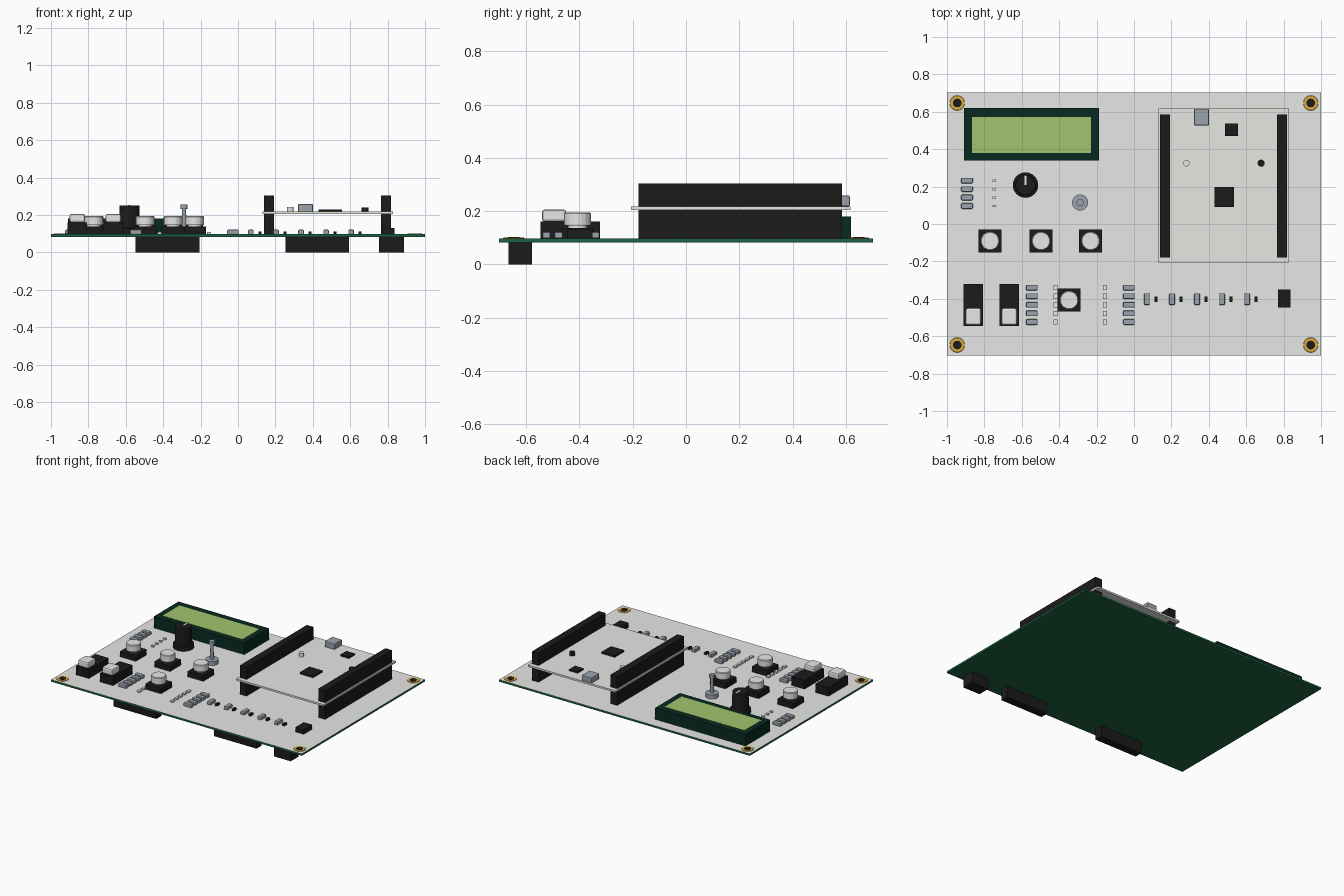
import bpy, bmesh, math
from mathutils import Matrix, Vector

cube = bpy.data.objects.get("Cube")
if cube:
    bpy.data.objects.remove(cube, do_unlink=True)


def material(name, r, g, b):
    """Flat material from 8-bit display values."""
    col = [((c / 255 + 0.055) / 1.055) ** 2.4 for c in (r, g, b)] + [1]
    m = bpy.data.materials.new(name)
    m.use_nodes = True
    m.diffuse_color = col
    bsdf = m.node_tree.nodes["Principled BSDF"]
    bsdf.inputs["Base Color"].default_value = col
    bsdf.inputs["Roughness"].default_value = 0.6
    return m


GREEN = material("board_green", 28, 98, 66)
TOP = material("board_top_grey", 231, 231, 229)
LCD = material("display_green", 8, 42, 32)
SCREEN = material("screen_lime", 162, 196, 110)
BLACK = material("black_plastic", 27, 27, 27)
METAL = material("blue_grey_metal", 155, 163, 174)
WHITE = material("white_plastic", 248, 248, 245)
GOLD = material("gold_plating", 218, 172, 62)
PALE = material("module_grey", 235, 235, 232)
BOARD_Z = 0.097      # top of the main board
MODULE_Z = 0.217     # top of the raised module


def finish(name, bm, mat, bevel=0.0, smooth=False):
    me = bpy.data.meshes.new(name)
    bm.to_mesh(me)
    bm.free()
    ob = bpy.data.objects.new(name, me)
    bpy.context.collection.objects.link(ob)
    me.materials.append(mat)
    if bevel:
        mod = ob.modifiers.new("soft_edges", "BEVEL")
        mod.width = bevel
        mod.segments = 2
        mod.limit_method = "ANGLE"
    if smooth:
        bpy.ops.object.select_all(action="DESELECT")
        ob.select_set(True)
        bpy.context.view_layer.objects.active = ob
        bpy.ops.object.shade_smooth_by_angle(angle=math.radians(35))
    return ob


def box(name, x, y, z, mat, bevel=0.0):
    """Box from (min, max) pairs."""
    bm = bmesh.new()
    size = Vector((x[1] - x[0], y[1] - y[0], z[1] - z[0]))
    mid = Vector((sum(x), sum(y), sum(z))) / 2
    bmesh.ops.create_cube(bm, size=1, matrix=Matrix.Translation(mid) @ Matrix.Diagonal(size).to_4x4())
    return finish(name, bm, mat, bevel)


def block(name, cx, cy, w, d, z0, z1, mat, bevel=0.0):
    """Box from centre and footprint."""
    return box(name, (cx - w / 2, cx + w / 2), (cy - d / 2, cy + d / 2), (z0, z1), mat, bevel)


def lathe(name, cx, cy, profile, mat, sides=32, smooth=True):
    """Closed turned solid from (radius, z) points, bottom to top."""
    bm = bmesh.new()
    rings = []
    for r, z in profile:
        rings.append([bm.verts.new((cx + r * math.cos(a), cy + r * math.sin(a), z))
                      for a in (2 * math.pi * i / sides for i in range(sides))])
    for lo, hi in zip(rings, rings[1:]):
        for i in range(sides):
            j = (i + 1) % sides
            bm.faces.new((lo[i], lo[j], hi[j], hi[i]))
    bm.faces.new(rings[0][::-1])
    bm.faces.new(rings[-1])
    return finish(name, bm, mat, smooth=smooth)


# Main board: green with a grey upper face
board = box("main_board", (-1, 1), (-0.702, 0.702), (0.083, BOARD_Z), GREEN)
board.data.materials.append(TOP)
for face in board.data.polygons:
    if face.normal.z > 0.5:
        face.material_index = 1

# Plated mounting holes in the corners
for sx in (-1, 1):
    for sy in (-1, 1):
        x, y = sx * 0.945, sy * 0.647
        lathe("mounting_ring", x, y, [(0.04, 0.092), (0.04, 0.0985), (0.038, 0.1)], GOLD)
        lathe("mounting_hole", x, y, [(0.023, 0.092), (0.023, 0.102)], BLACK)

# Connectors hanging below the front edge
for x0, x1, y0 in ((-0.547, -0.207, -0.635), (0.253, 0.593, -0.635), (0.753, 0.888, -0.667)):
    box("lower_connector", (x0, x1), (y0, -0.578), (0, 0.084), BLACK)

# Display
box("display_body", (-0.908, -0.188), (0.339, 0.619), (BOARD_Z, 0.18), LCD)
box("display_screen", (-0.867, -0.23), (0.379, 0.572), (0.176, 0.181), SCREEN)

# Raised controller module with two tall pin headers
box("module_board", (0.13, 0.828), (-0.207, 0.618), (0.204, MODULE_Z), PALE)
for x in (0.166, 0.792):
    block("module_header", x, 0.204, 0.054, 0.764, BOARD_Z, 0.304, BLACK)
box("module_socket", (0.321, 0.401), (0.527, 0.615), (MODULE_Z, 0.258), METAL, 0.005)
block("small_chip", 0.521, 0.504, 0.068, 0.068, MODULE_Z, 0.228, BLACK)
block("large_chip", 0.482, 0.145, 0.104, 0.106, MODULE_Z, 0.23, BLACK)
lathe("module_button", 0.68, 0.325, [(0.019, MODULE_Z), (0.019, 0.24)], BLACK)
lathe("module_lamp", 0.28, 0.325, [(0.017, MODULE_Z), (0.017, 0.243)], PALE)

# Rotary knob with pointer line
lathe("knob", -0.58, 0.208, [(0.068, BOARD_Z), (0.068, 0.128), (0.056, 0.13),
                             (0.053, 0.25)], BLACK)
block("knob_pointer", -0.58, 0.233, 0.011, 0.05, 0.246, 0.254, WHITE)

# Metal post on a round foot
lathe("metal_post", -0.288, 0.115, [(0.043, BOARD_Z), (0.043, 0.126), (0.012, 0.127), (0.011, 0.232),
                                    (0.019, 0.233), (0.019, 0.257)], METAL)

# Push buttons with fluted caps
for x, y in ((-0.77, -0.091), (-0.497, -0.091), (-0.232, -0.091), (-0.347, -0.407)):
    block("button_base", x, y, 0.124, 0.124, BOARD_Z, 0.137, BLACK)
    lathe("button_stem", x, y, [(0.036, 0.137), (0.036, 0.15)], WHITE)
    lathe("button_cap", x, y, [(0.048, 0.145), (0.05, 0.15), (0.05, 0.19), (0.046, 0.195)],
          WHITE, sides=20, smooth=False)

# Slide switches
for x in (-0.859, -0.667):
    block("switch_base", x, -0.434, 0.104, 0.224, BOARD_Z, 0.16, BLACK)
    block("switch_slider", x, -0.495, 0.082, 0.09, 0.16, 0.206, WHITE, 0.01)

# Columns of resistors, each with a matching column of small lamps
upper_rows = [0.232 - 0.0453 * i for i in range(4)]
lower_rows = [-0.34 - 0.046 * i for i in range(5)]
for rx, lx, lamp_w, lamp_d, rows in ((-0.893, -0.748, 0.018, 0.013, upper_rows),
                                     (-0.546, -0.42, 0.02, 0.028, lower_rows),
                                     (-0.027, -0.155, 0.02, 0.028, lower_rows)):
    for y in rows:
        block("resistor", rx, y, 0.062, 0.03, BOARD_Z, 0.121, METAL, 0.005)
        block("lamp", lx, y, lamp_w, lamp_d, BOARD_Z, 0.108, PALE)

# Front row of upright resistors and tiny chips, ended by a black box
for i in range(5):
    x = 0.069 + 0.134 * i
    block("row_resistor", x, -0.402, 0.03, 0.062, BOARD_Z, 0.121, METAL, 0.005)
    block("row_chip", x + 0.048, -0.402, 0.017, 0.03, BOARD_Z, 0.112, BLACK)
box("relay_box", (0.77, 0.837), (-0.447, -0.351), (BOARD_Z, 0.13), BLACK)
